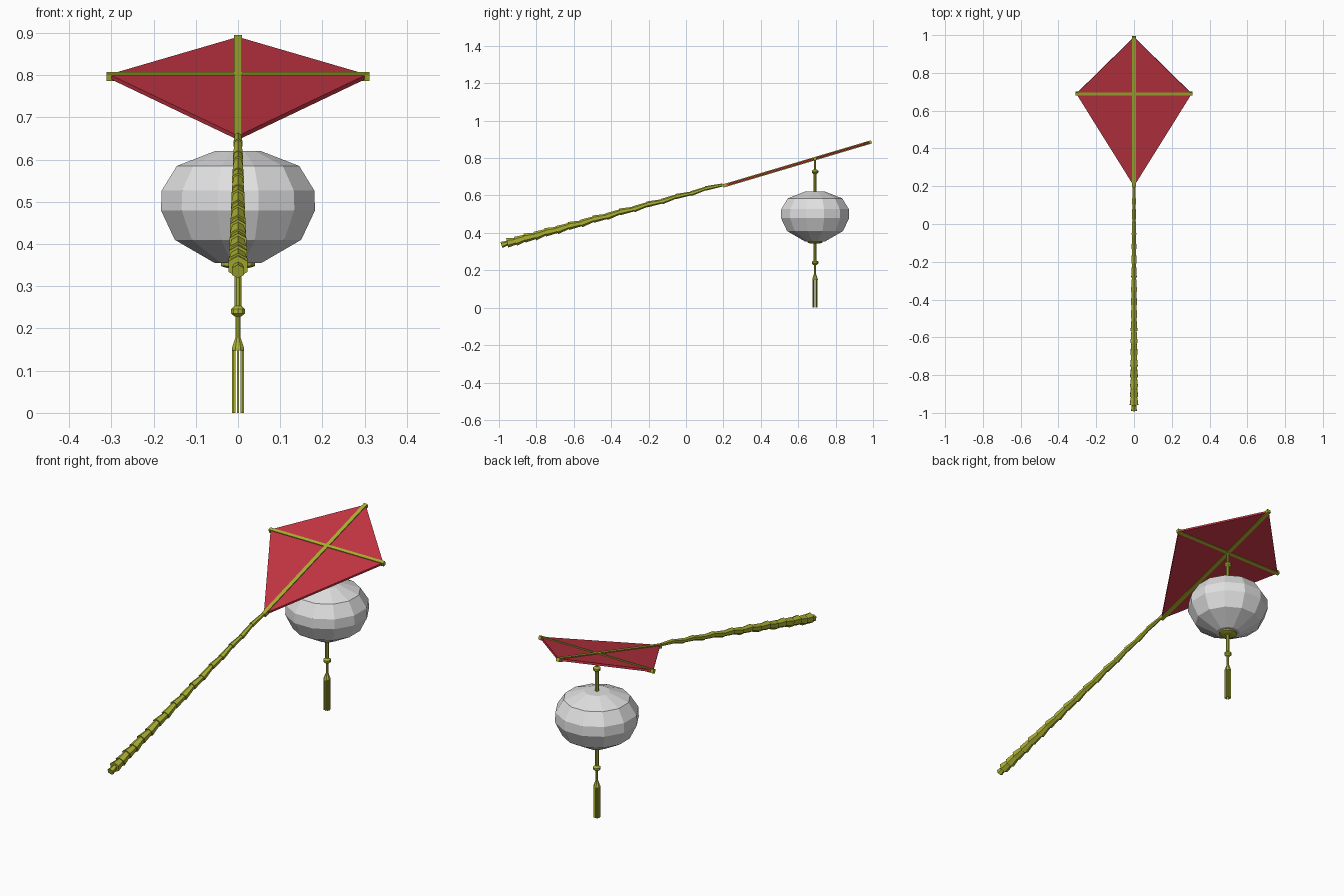
import bpy, bmesh, math
from mathutils import Vector, Matrix

if "Cube" in bpy.data.objects:
    bpy.data.objects.remove(bpy.data.objects["Cube"])


def material(name, rgb):
    m = bpy.data.materials.new(name)
    m.diffuse_color = (*rgb, 1)
    m.use_nodes = True
    m.node_tree.nodes["Principled BSDF"].inputs["Base Color"].default_value = m.diffuse_color
    return m


RED = material("sail red", (0.57, 0.037, 0.058))
OLIVE = material("bamboo olive", (0.42, 0.45, 0.032))
WHITE = material("paper white", (0.75, 0.75, 0.75))


def finish(name, bm, mat):
    bmesh.ops.recalc_face_normals(bm, faces=bm.faces[:])
    mesh = bpy.data.meshes.new(name)
    bm.to_mesh(mesh)
    bm.free()
    mesh.materials.append(mat)
    ob = bpy.data.objects.new(name, mesh)
    bpy.context.collection.objects.link(ob)
    return ob


def lathe(name, profile, mat, sides, at=(0, 0.69), phase=0.5):
    """Closed solid of revolution from (radius, z) points."""
    bm = bmesh.new()
    rings = []
    for r, z in profile:
        angles = [(i + phase) * math.tau / sides for i in range(sides)]
        rings.append([bm.verts.new((at[0] + r * math.cos(a), at[1] + r * math.sin(a), z)) for a in angles])
    for a, b in zip(rings, rings[1:]):
        for i in range(sides):
            j = (i + 1) % sides
            bm.faces.new((a[i], a[j], b[j], b[i]))
    bm.faces.new(rings[0])
    bm.faces.new(rings[-1])
    return finish(name, bm, mat)


def box(name, size, matrix, mat):
    bm = bmesh.new()
    bmesh.ops.create_cube(bm, size=1, matrix=matrix @ Matrix.Diagonal((*size, 1)))
    return finish(name, bm, mat)


# Tilted kite frame: local y runs up the spine, origin at the spar crossing
pitch = math.atan2(0.235, 0.79)
kite = Matrix.Translation((0, 0.69, 0.797)) @ Matrix.Rotation(pitch, 4, 'X')
tip, foot, half = 0.312, -0.51, 0.305

# Diamond sail
bm = bmesh.new()
layers = [[bm.verts.new(kite @ Vector((x, y, z))) for x, y in ((half, 0), (0, tip), (-half, 0), (0, foot))]
          for z in (-0.005, 0.005)]
for layer in layers:
    bm.faces.new(layer)
for i in range(4):
    j = (i + 1) % 4
    bm.faces.new((layers[0][i], layers[0][j], layers[1][j], layers[1][i]))
finish("sail", bm, RED)

# Spine and cross spar
box("spine", (0.019, tip - foot + 0.006, 0.018), kite @ Matrix.Translation((0, (tip + foot) / 2, 0)), OLIVE)
box("cross_spar", (0.622, 0.016, 0.018), kite, OLIVE)

# Tail of overlapping flared hexagonal sleeves, larger and closer towards the end
start, end = Vector((0, 0.19, 0.658)), Vector((0, -0.985, 0.337))
direction = (end - start).normalized()
turn = direction.to_track_quat('Z', 'Y').to_matrix().to_4x4()
count = 18
stops = [1 - (1 - i / count) ** 1.25 for i in range(count + 1)]
for i in range(count):
    a, b = start.lerp(end, stops[i]), start.lerp(end, stops[i + 1])
    r = 0.012 + 0.015 * stops[i]
    if i == count - 1:
        r = 0.017
    bm = bmesh.new()
    nod = Matrix.Rotation(math.radians(4 if i % 2 else -4), 4, 'X')
    bmesh.ops.create_cone(bm, cap_ends=True, segments=6, radius1=r * 0.68, radius2=r,
                          depth=(b - a).length * 1.12,
                          matrix=Matrix.Translation((a + b) / 2) @ nod @ turn)
    finish(f"tail_sleeve_{i + 1}", bm, OLIVE)

# Paper lantern and its lower collar
lathe("lantern", [(0.057, 0.355), (0.155, 0.41), (0.189, 0.48), (0.187, 0.527), (0.150, 0.585), (0.057, 0.62)],
      WHITE, 12)
lathe("lantern_collar", [(0.026, 0.343), (0.042, 0.348), (0.042, 0.358)], OLIVE, 12)

# Hanging cord above and below, with beads
lathe("upper_cord", [(0.009, 0.61), (0.009, 0.715), (0.006, 0.735), (0.006, 0.797)], OLIVE, 8)
lathe("lower_cord", [(0.006, 0.16), (0.006, 0.24), (0.0085, 0.24), (0.0085, 0.36)], OLIVE, 8)
for name, z in (("upper_bead", 0.727), ("lower_bead", 0.241)):
    lathe(name, [(0.008, z - 0.013), (0.0175, z - 0.005), (0.0175, z + 0.005), (0.008, z + 0.013)], OLIVE, 10)

# Tassel: flared cap and hanging strands
lathe("tassel_cap", [(0.016, 0.148), (0.016, 0.153), (0.007, 0.178)], OLIVE, 8)
for i in range(8):
    a = i * math.tau / 8
    lathe(f"tassel_strand_{i + 1}", [(0.0038, 0), (0.0038, 0.15)], OLIVE, 4,
          (0.0115 * math.cos(a), 0.69 + 0.0115 * math.sin(a)))
